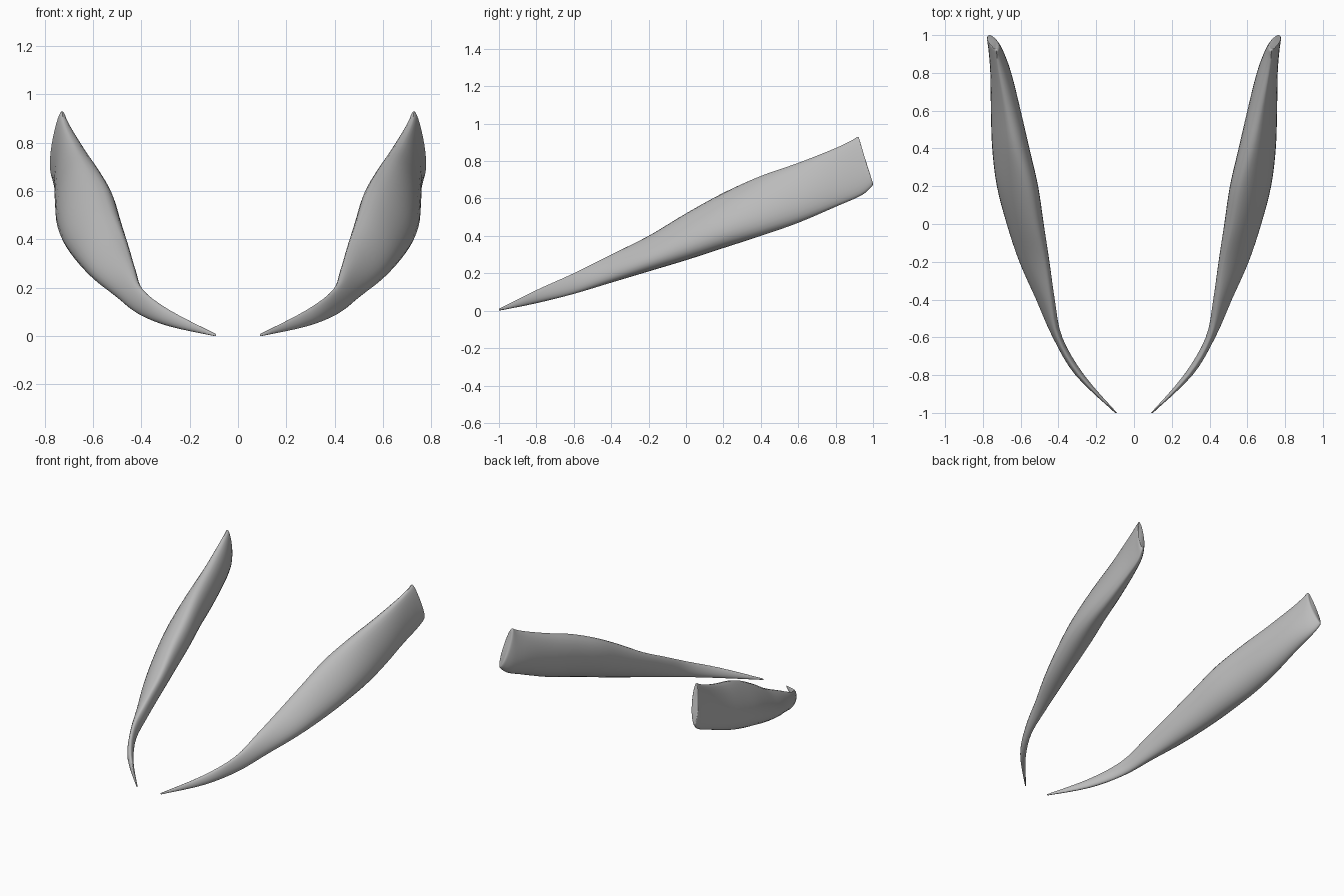
import bpy
import bmesh
from math import cos, sin, tau

if "Cube" in bpy.data.objects:
    bpy.data.objects.remove(bpy.data.objects["Cube"])

SIDES = 28   # points round each cross-section
STEPS = 4    # rings between neighbouring stations

# Stations along one blade:
# y, lean, top x, top z, bottom x, bottom z, inner x, outer x
STATIONS = [
    (-1.0, 0, .095, .01, .095, 0, .09, .10),
    (-.8, 0, .29, .11, .28, .04, .265, .31),
    (-.6, 0, .405, .20, .405, .09, .38, .43),
    (-.4, 0, .445, .30, .47, .15, .42, .515),
    (-.2, 0, .48, .40, .53, .21, .45, .60),
    (0, 0, .53, .52, .59, .27, .48, .665),
    (.2, 0, .57, .63, .64, .335, .51, .715),
    (.4, 0, .625, .72, .69, .40, .555, .74),
    (.6, 0, .67, .79, .715, .47, .60, .75),
    (.8, .01, .71, .865, .735, .56, .65, .757),
    (.91, .025, .725, .91, .75, .615, .69, .766),
    (.955, .035, .728, .93, .765, .66, .715, .77),
    (.965, .035, .735, .90, .765, .68, .73, .768),
]


def spline(a, b, c, d, t):
    """Smooth value between b and c."""
    return b + t * (c - a + t * (2*a - 5*b + 4*c - d + t * (3*(b - c) + d - a))) / 2


def smooth_stations(rows):
    padded = [rows[0]] + rows + [rows[-1]]
    for i in range(len(rows) - 1):
        for step in range(STEPS):
            yield [spline(*v, step / STEPS) for v in zip(*padded[i:i + 4])]
    yield rows[-1]


def section(row):
    """Oval section, slightly fuller towards the lower edge."""
    y, lean, top_x, top_z, low_x, low_z, inner, outer = row
    mid_x, mid_z = (top_x + low_x) / 2, (top_z + low_z) / 2
    for k in range(SIDES):
        h, s = cos(tau * k / SIDES), sin(tau * k / SIDES)
        reach = outer - mid_x if s > 0 else mid_x - inner
        x = mid_x + h * (top_x - low_x) / 2 + s * reach * (1 - h * .15)
        yield x, y - lean * h, mid_z + h * (top_z - low_z) / 2


def build_blade(name, side, material):
    bm = bmesh.new()
    rings = [[bm.verts.new((side * x, y, z)) for x, y, z in section(row)]
             for row in smooth_stations(STATIONS)]
    for a, b in zip(rings, rings[1:]):
        for k in range(SIDES):
            n = (k + 1) % SIDES
            bm.faces.new((a[k], a[n], b[n], b[k]))
    # Close the pointed tip and the blunt rear end
    bm.faces.new(rings[0])
    bm.faces.new(rings[-1])
    bmesh.ops.recalc_face_normals(bm, faces=bm.faces)
    mesh = bpy.data.meshes.new(name)
    bm.to_mesh(mesh)
    bm.free()
    mesh.materials.append(material)
    blade = bpy.data.objects.new(name, mesh)
    bpy.context.collection.objects.link(blade)
    bpy.ops.object.select_all(action='DESELECT')
    blade.select_set(True)
    bpy.context.view_layer.objects.active = blade
    bpy.ops.object.shade_smooth_by_angle(angle=.9)


grey = bpy.data.materials.new("plain grey")
grey.use_nodes = True
grey.diffuse_color = (.5, .5, .5, 1)
grey.node_tree.nodes["Principled BSDF"].inputs["Base Color"].default_value = grey.diffuse_color

build_blade("left_blade", 1, grey)
build_blade("right_blade", -1, grey)
